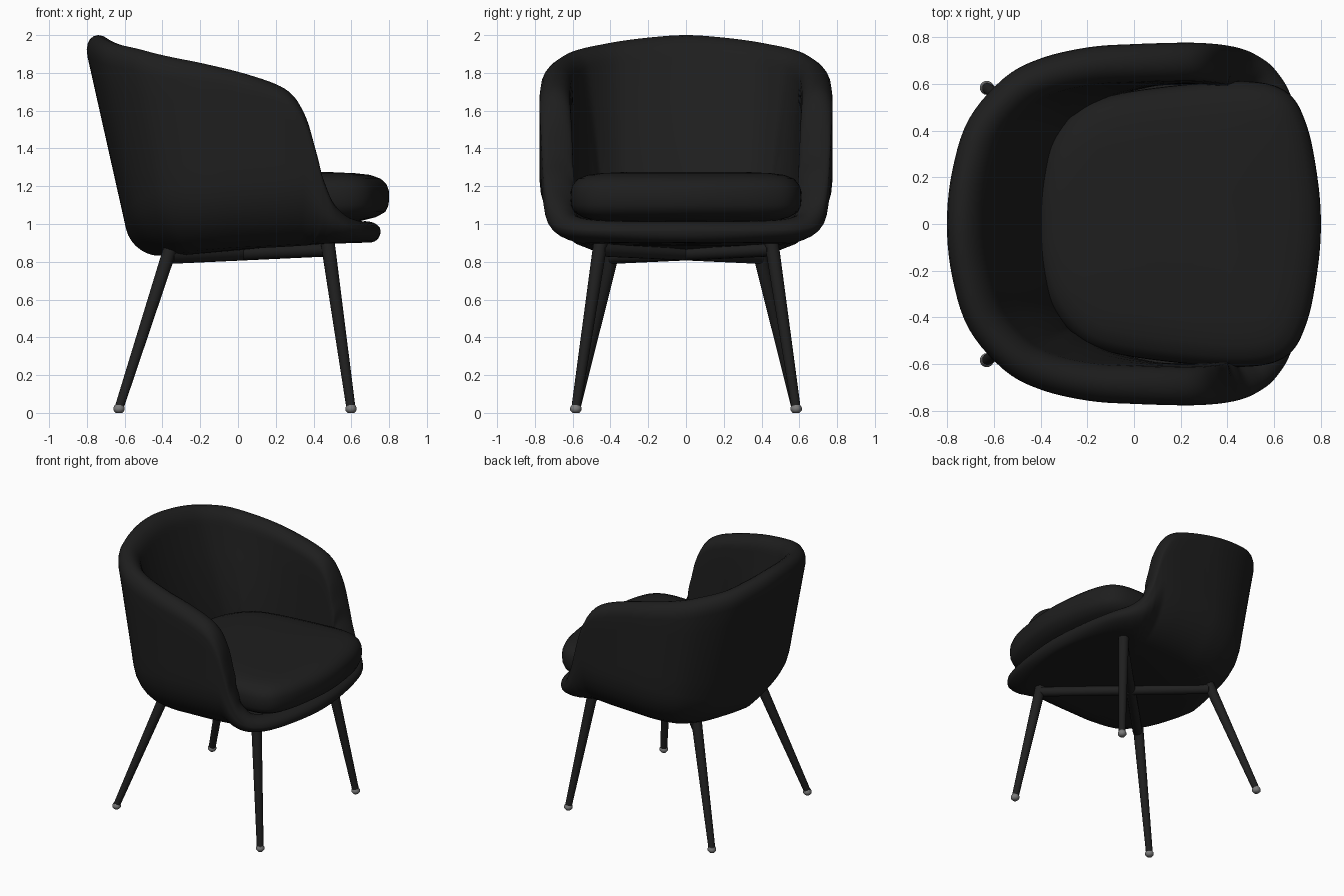
import bpy, bmesh, math
from mathutils import Vector

if "Cube" in bpy.data.objects:
    bpy.data.objects.remove(bpy.data.objects["Cube"])


def material(name, v):
    m = bpy.data.materials.new(name)
    m.diffuse_color = (v, v, v, 1)
    m.use_nodes = True
    m.node_tree.nodes["Principled BSDF"].inputs["Base Color"].default_value = m.diffuse_color
    return m


FABRIC = material("black_fabric", 0.013)
METAL = material("black_metal", 0.014)
GLIDE = material("grey_glide", 0.2)


def finish(name, bm, mat, angle=50):
    bmesh.ops.recalc_face_normals(bm, faces=bm.faces)
    me = bpy.data.meshes.new(name)
    bm.to_mesh(me)
    bm.free()
    ob = bpy.data.objects.new(name, me)
    bpy.context.collection.objects.link(ob)
    me.materials.append(mat)
    bpy.ops.object.select_all(action='DESELECT')
    bpy.context.view_layer.objects.active = ob
    ob.select_set(True)
    bpy.ops.object.shade_smooth_by_angle(angle=math.radians(angle))
    return ob


def smooth_loop(half, steps):
    """Mirror a half outline in y and resample it as a closed smooth curve."""
    pts = [Vector(p) for p in half]
    pts += [Vector((p[0], -p[1], p[2])) for p in reversed(half[1:-1])]
    n, out = len(pts), []
    for i in range(n):
        a, b, c, d = (pts[(i + k) % n] for k in (-1, 0, 1, 2))
        for s in range(steps):
            t = s / steps
            out.append(0.5 * (2 * b + (c - a) * t + (2 * a - 5 * b + 4 * c - d) * t * t
                              + (3 * b - a - 3 * c + d) * t ** 3))
    return out


def loft(name, outline, profile, mat, radial=None, lean=0.0):
    """Sweep an (inset, z) profile round the outline; lean tilts the back."""
    bm = bmesh.new()
    cols, n = [], len(outline)
    for i, p in enumerate(outline):
        if radial:
            inward = Vector((radial[0] - p.x, radial[1] - p.y))
        else:
            tan = outline[(i + 1) % n] - outline[i - 1]
            inward = Vector((-tan.y, tan.x))
        inward.normalize()
        col = []
        for inset, z in profile(p):
            x = p.x * (1 - lean * (1.9 - z)) if p.x < 0 else p.x
            col.append(bm.verts.new((x + inward.x * inset, p.y + inward.y * inset, z)))
        cols.append(col)
    for i in range(n):
        a, b = cols[i], cols[(i + 1) % n]
        for j in range(len(a) - 1):
            bm.faces.new((a[j], b[j], b[j + 1], a[j + 1]))
    bm.faces.new([c[0] for c in cols])
    bm.faces.new([c[-1] for c in cols])
    return finish(name, bm, mat)


# Tub shell: plan outline with the rim height as third value, front to back
shell_half = [(.755, 0, 1.015), (.73, .3, 1.015), (.675, .54, 1.025), (.60, .665, 1.055),
              (.52, .725, 1.13), (.46, .75, 1.26), (.42, .76, 1.40), (.37, .768, 1.56),
              (.30, .774, 1.675), (.2, .776, 1.74), (0, .77, 1.805), (-.2, .757, 1.85),
              (-.41, .71, 1.89), (-.57, .625, 1.925), (-.715, .45, 1.957),
              (-.78, .23, 1.985), (-.80, 0, 2.0)]


def shell_profile(p):
    h, zb, t = p.z, 0.868 + 0.045 * p.x, 0.165
    side = abs(p.y) / 0.77
    back = min(1, max(0, (0.1 - p.x) / 0.5))
    r_out = min(0.14 + 0.18 * side, (h - zb) * 0.5 + 0.2 * side ** 2)
    r_up = min(0.14 + 0.22 * side, (h - zb) * 0.52)
    r_rim = min(0.083 + 0.03 * back, (h - zb) * 0.45)
    pts = []
    for k in range(8):                       # rounded bottom edge
        a = k / 7 * math.pi / 2
        pts.append((r_out * (1 - math.sin(a)), zb + r_up * (1 - math.cos(a))))
    z0, z1 = zb + r_up, h - r_rim
    pts += [(0, z0 + (z1 - z0) * k / 5) for k in range(1, 5)]
    for k in range(11):                      # rolled rim
        a = k / 10 * math.pi
        pts.append((t / 2 * (1 - math.cos(a)), z1 + r_rim * math.sin(a)))
    floor = zb + 0.06                        # inner wall, thicker low at the back
    flare = 0.015 + 0.085 * back
    pts += [(t + flare * math.sin(k / 5 * math.pi / 2), z1 + (floor - z1) * k / 5)
            for k in range(1, 6)]
    return pts


loft("tub_shell", smooth_loop(shell_half, 5), shell_profile, FABRIC, lean=0.28)

# Seat cushion
cushion_half = [(.80, 0, 0), (.785, .2, 0), (.74, .42, 0), (.66, .56, 0), (.5, .61, 0),
                (.2, .595, 0), (-.1, .55, 0), (-.25, .48, 0), (-.36, .34, 0),
                (-.41, .17, 0), (-.42, 0, 0)]
cushion_profile = [(.25, 1.0), (.15, 1.016), (.07, 1.036), (.02, 1.064), (.003, 1.10), (0, 1.14),
                   (.002, 1.18), (.015, 1.212), (.045, 1.24), (.10, 1.26), (.18, 1.269),
                   (.30, 1.274), (.42, 1.276)]
loft("seat_cushion", smooth_loop(cushion_half, 6), lambda p: cushion_profile, FABRIC,
     radial=(0.2, 0))


def tube(name, p0, p1, r0, r1, mat):
    p0, p1 = Vector(p0), Vector(p1)
    d = p1 - p0
    bm = bmesh.new()
    bmesh.ops.create_cone(bm, cap_ends=True, segments=16, radius1=r0, radius2=r1,
                          depth=d.length)
    bmesh.ops.rotate(bm, verts=bm.verts, matrix=d.to_track_quat('Z', 'Y').to_matrix())
    bmesh.ops.translate(bm, verts=bm.verts, vec=(p0 + p1) / 2)
    return finish(name, bm, mat)


# Splayed legs with glides, joined by two crossing rails
for side, s in (("left", 1), ("right", -1)):
    for end, foot, top in (("front", (.598, .583), (.475, .453, .90)),
                           ("back", (-.63, .583), (-.36, .385, .865))):
        tube(f"{end}_{side}_leg", (foot[0], s * foot[1], .025), (top[0], s * top[1], top[2]),
             .024, .037, METAL)
        bm = bmesh.new()
        rings = []
        for r, z in ((.018, 0), (.030, .014), (.030, .028), (.022, .042)):
            rings.append([bm.verts.new((foot[0] + r * math.cos(k * math.pi / 8),
                                        s * foot[1] + r * math.sin(k * math.pi / 8), z))
                          for k in range(16)])
        for a, b in zip(rings, rings[1:]):
            for k in range(16):
                bm.faces.new((a[k], a[(k + 1) % 16], b[(k + 1) % 16], b[k]))
        bm.faces.new(rings[0])
        bm.faces.new(rings[-1])
        finish(f"{end}_{side}_glide", bm, GLIDE)
    tube(f"cross_rail_{side}", (.478, s * .45, .862), (-.36, -s * .39, .823),
         .034, .034, METAL)
